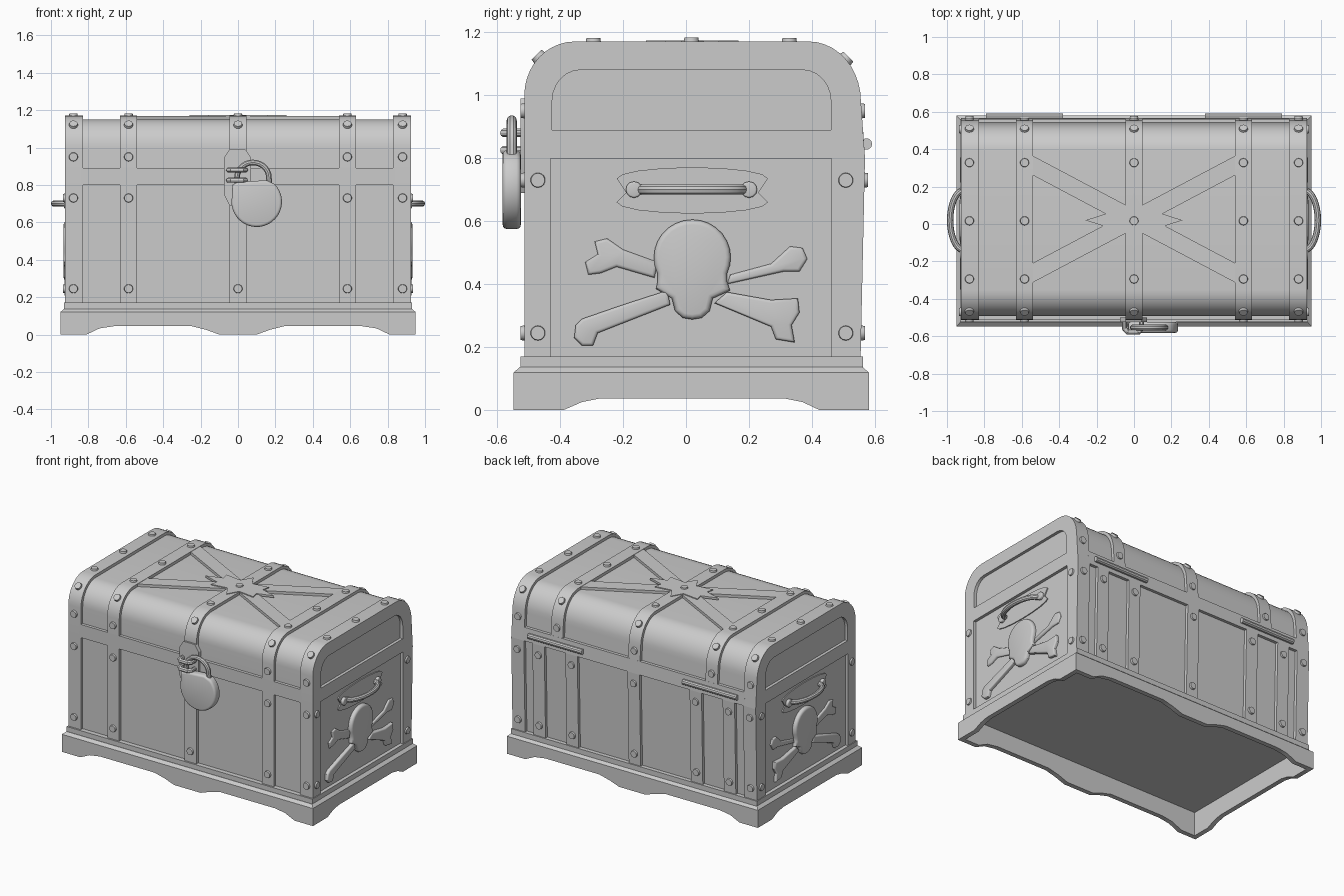
import bpy, bmesh
from math import sin, cos, radians
from mathutils import Vector

if "Cube" in bpy.data.objects:
    bpy.data.objects.remove(bpy.data.objects["Cube"])

grey = bpy.data.materials.new("plain_grey")
grey.use_nodes = True
COLOUR = (0.6, 0.6, 0.6, 1)
grey.diffuse_color = COLOUR
grey.node_tree.nodes["Principled BSDF"].inputs["Base Color"].default_value = COLOUR

SIDES = ((1, "left"), (-1, "right"))
parts = []


def add_object(name, mesh):
    obj = bpy.data.objects.new(name, mesh)
    bpy.context.scene.collection.objects.link(obj)
    if not mesh.materials:
        mesh.materials.append(grey)
    parts.append(obj)
    return obj


def finish(name, bm):
    bmesh.ops.recalc_face_normals(bm, faces=bm.faces)
    mesh = bpy.data.meshes.new(name)
    bm.to_mesh(mesh)
    bm.free()
    return add_object(name, mesh)


def prism(name, outline, axis, start, end, bevel=0, taper=0):
    """Extrude a 2D outline along an axis; optionally round or shrink the end cap."""
    place = {"x": lambda u, v, w: (w, u, v),
             "y": lambda u, v, w: (u, w, v),
             "z": lambda u, v, w: (u, v, w)}[axis]
    bm = bmesh.new()
    near = [bm.verts.new(place(u, v, start)) for u, v in outline]
    if taper:
        outline = [(u - taper * (1 if u > 0 else -1), v - taper * (1 if v > 0 else -1))
                   for u, v in outline]
    far = [bm.verts.new(place(u, v, end)) for u, v in outline]
    bm.faces.new(near)
    cap = bm.faces.new(far)
    count = len(near)
    for i in range(count):
        j = (i + 1) % count
        bm.faces.new((near[i], near[j], far[j], far[i]))
    if bevel:
        bmesh.ops.recalc_face_normals(bm, faces=bm.faces)
        bmesh.ops.bevel(bm, geom=list(cap.edges), offset=bevel, segments=3,
                        profile=0.5, affect="EDGES", clamp_overlap=True)
    return finish(name, bm)


def rect(u0, u1, v0, v1):
    return [(u0, v0), (u1, v0), (u1, v1), (u0, v1)]


def tube(name, points, radius):
    curve = bpy.data.curves.new(name, "CURVE")
    curve.dimensions = "3D"
    curve.bevel_depth = radius
    curve.bevel_resolution = 3
    curve.use_fill_caps = True
    spline = curve.splines.new("POLY")
    spline.points.add(len(points) - 1)
    for point, co in zip(spline.points, points):
        point.co = (*co, 1)
    temp = bpy.data.objects.new(name + "_path", curve)
    bpy.context.scene.collection.objects.link(temp)
    bpy.context.view_layer.update()
    mesh = bpy.data.meshes.new_from_object(temp.evaluated_get(bpy.context.evaluated_depsgraph_get()))
    bpy.data.objects.remove(temp)
    mesh.materials.clear()
    return add_object(name, mesh)


def hollow(obj, outline, start, end):
    """Cut a sunken panel or cavity."""
    cutter = prism("cavity_cutter", outline, "x", start, end)
    cutter.hide_render = True
    mod = obj.modifiers.new("cavity", "BOOLEAN")
    mod.object, mod.operation, mod.solver = cutter, "DIFFERENCE", "EXACT"
    bpy.context.view_layer.objects.active = obj
    bpy.ops.object.modifier_apply(modifier=mod.name)
    parts.remove(cutter)
    bpy.data.objects.remove(cutter)


def arc(cy, cz, ry, rz, a0, a1, steps=10):
    angles = [radians(a0 + (a1 - a0) * i / steps) for i in range(steps + 1)]
    return [(cy + ry * cos(a), cz + rz * sin(a)) for a in angles]


# Cross-sections, d is the depth below the straps
def lid_outline(d=0):
    return ([(-.513 + d, .8)] + arc(-.353, 1, .16 - d, .17 - d, 180, 90)
            + arc(.39, .98, .165 - d, .19 - d, 90, 0) + [(.568 - d, .8)])


def body_outline(d=0):
    return [(-.513 + d, .165), (-.513 + d, .8), (.568 - d, .8), (.554 - d, .165)]


# Hollow plinth with arched skirts
half = [(.1, 0), (.17, .025), (.25, .045), (.66, .045), (.74, .033), (.81, 0), (.95, 0), (.95, .12)]
front = half + [(-x, z) for x, z in reversed(half)]
side = [(-.547, 0), (-.39, 0), (-.33, .026), (-.27, .038), (.31, .038), (.37, .026),
        (.425, 0), (.58, 0), (.58, .12), (-.547, .12)]
prism("front_skirt", front, "y", -.547, -.515)
prism("back_skirt", front, "y", .58, .548)
for s, tag in SIDES:
    prism(tag + "_skirt", side, "x", s * .95, s * .918)
bevel_ring = prism("plinth_bevel", rect(-.95, .95, -.547, .58), "z", .12, .137, taper=.02)
step = prism("plinth_step", rect(-.93, .93, -.525, .562), "z", .13, .17)
for obj in (bevel_ring, step):
    hollow(obj, rect(-.515, .548, 0, .163), -.918, .918)

# Box and lid
prism("box_panels", body_outline(.02), "x", -.84, .84)
prism("lid_panels", lid_outline(.02), "x", -.84, .84)
prism("lid_rail", [(-.513, .8), (.568, .8), (.562, .89), (-.513, .89)], "x", -.84, .84)
lid_panel = [(-.425, .89), (.46, .89)] + arc(.37, .98, .09, .1, 0, 90, 6) + arc(-.335, .98, .09, .1, 90, 180, 6)
for s, tag in SIDES:
    wall = prism(tag + "_box_end", body_outline(), "x", s * .83, s * .925)
    hollow(wall, rect(-.43, .462, .17, .799), s * .905, s * 1.1)
    arch = prism(tag + "_lid_end", lid_outline(), "x", s * .83, s * .925)
    hollow(arch, lid_panel, s * .905, s * 1.1)

# Straps
W = .045
for x in (-.585, 0, .585):
    prism("lid_strap", lid_outline(), "x", x - W, x + W)
    prism("front_strap", rect(x - W, x + W, .17, .8), "y", -.48, -.513)
BACK = (-.72, -.47, 0, .47, .72)
for x in BACK:
    prism("back_strap", [(.5, .17), (.554, .17), (.568, .8), (.5, .8)], "x", x - W, x + W)

# Crossed straps and star on the lid
MID = .026
for s, tag in SIDES:
    prism(tag + "_cross_strap", [(-.56, s * .245 + MID), (-.56, s * .349 + MID),
          (.56, MID - s * .245), (.56, MID - s * .349)], "z", 1.14, 1.168)
quarter = [(.26, 0), (.15, .035), (.16, .085), (.045, .07)]
upper = quarter + [(0, .147)] + [(-x, y) for x, y in reversed(quarter)]
star = upper + [(x, -y) for x, y in reversed(upper[1:-1])]
prism("lid_star", [(x, y + .02) for x, y in star], "z", 1.16, 1.174)

# Rivets
bm = bmesh.new()
bmesh.ops.create_cone(bm, cap_ends=True, segments=14, radius1=.026, radius2=.022, depth=.024)
first = finish("rivet", bm)
rivet_mesh = first.data
parts.remove(first)
bpy.data.objects.remove(first)


def rivet(loc, normal):
    obj = add_object("rivet", rivet_mesh)
    obj.location = loc
    obj.rotation_euler = Vector(normal).to_track_quat("Z", "Y").to_euler()


FRONT = (-.88, -.585, 0, .585, .88)
for x in FRONT:
    for y, z, ny, nz in ((-.513, .95, -1, 0), (-.466, 1.12, -1, 1), (-.294, 1.169, 0, 1), (.017, 1.171, 0, 1),
                         (.328, 1.169, 0, 1), (.507, 1.114, 1, 1), (.556, .95, 1, 0)):
        rivet((x, y, z), (0, ny, nz))
for z in (.245, .73):
    for x in FRONT:
        rivet((x, -.513, z), (0, -1, 0))
    for x in BACK + (-.88, .88):
        rivet((x, .556 + (z > .5) * .009, z), (0, 1, 0))
    for s, tag in SIDES:
        for y in (-.47, .507):
            rivet((s * .923, y, z), (s, 0, 0))

# Hinges
for s, tag in SIDES:
    tube(tag + "_hinge", [(s * .38, .573, .845), (s * .79, .573, .845)], .018)

# Side handles, skulls and bones
plate = (arc(.02, .735, .24, .036, 0, 180, 8) + [(-.19, .69), (-.22, .66)]
         + arc(.02, .66, .24, .036, 180, 360, 8) + [(.23, .69)])
skull = (arc(.02, .485, .122, .12, -25, 205, 18)
         + [(-.09, .41), (-.095, .385), (-.045, .355), (-.035, .315), (-.01, .293), (.02, .288),
            (.05, .293), (.075, .315), (.085, .355), (.14, .38), (.13, .41)])
# Each bone has its height above the wall and its outline
bones = {
    "lower_front_bone": (.928, [(-.06, .38), (-.2, .335), (-.33, .29), (-.35, .27), (-.355, .23), (-.33, .205),
                                (-.295, .205), (-.28, .245), (-.05, .335)]),
    "lower_back_bone": (.928, [(.09, .34), (.13, .375), (.27, .35), (.355, .355), (.36, .31), (.335, .27),
                               (.345, .215), (.285, .225), (.27, .265)]),
    "upper_back_bone": (.917, [(.13, .4), (.14, .43), (.27, .465), (.33, .52), (.37, .515), (.385, .48),
                               (.36, .44), (.31, .44)]),
    "upper_front_bone": (.917, [(-.09, .47), (-.2, .51), (-.25, .545), (-.29, .535), (-.28, .495), (-.32, .47),
                                (-.31, .43), (-.27, .435), (-.22, .455), (-.1, .42)])}
for s, tag in SIDES:
    prism(tag + "_handle_plate", plate, "x", s * .9, s * .912)
    grip = [(s * x, y, .7) for y, x in arc(.02, .91, .16, .073, 0, 180, 16)]
    tube(tag + "_handle", grip, .017)
    for y in (-.165, .2):
        prism(tag + "_handle_boss", arc(y, .7, .026, .026, 0, 330, 11), "x", s * .9, s * .93, bevel=.006)
    prism(tag + "_skull", skull, "x", s * .9, s * .932, bevel=.016)
    for name, (height, outline) in bones.items():
        prism(tag + "_" + name, outline, "x", s * .9, s * height, bevel=.01)

# Hasp and padlock
prism("hasp_plate", [(-.045, .99), (.04, .99), (.07, .945), (.07, .75), (.04, .69), (-.045, .69), (-.075, .75),
                     (-.075, .945)], "y", -.5, -.525)
for z in (.825, .88):
    tube("staple", [(-.05, -.51, z), (-.05, -.56, z), (-.035, -.577, z), (.025, -.577, z), (.04, -.56, z),
                    (.04, -.51, z)], .014)
lock = [(-.03, .8), (.0, .815), (.15, .825)] + arc(.1, .71, .135, .135, 45, -190, 24)
middle = -.553
for end in (-.582, -.524):
    prism("padlock_body", lock, "y", middle, end, bevel=.014)
ring = [(.0, .78)] + arc(.08, .84, .085, .08, 180, 0, 14) + [(.17, .78)]
tube("padlock_shackle", [(x, middle, z) for x, z in ring], .016)

# Smooth shading with sharp edges kept
bpy.ops.object.select_all(action="DESELECT")
for obj in parts:
    obj.select_set(True)
bpy.context.view_layer.objects.active = parts[0]
bpy.ops.object.shade_smooth_by_angle(angle=radians(32))
